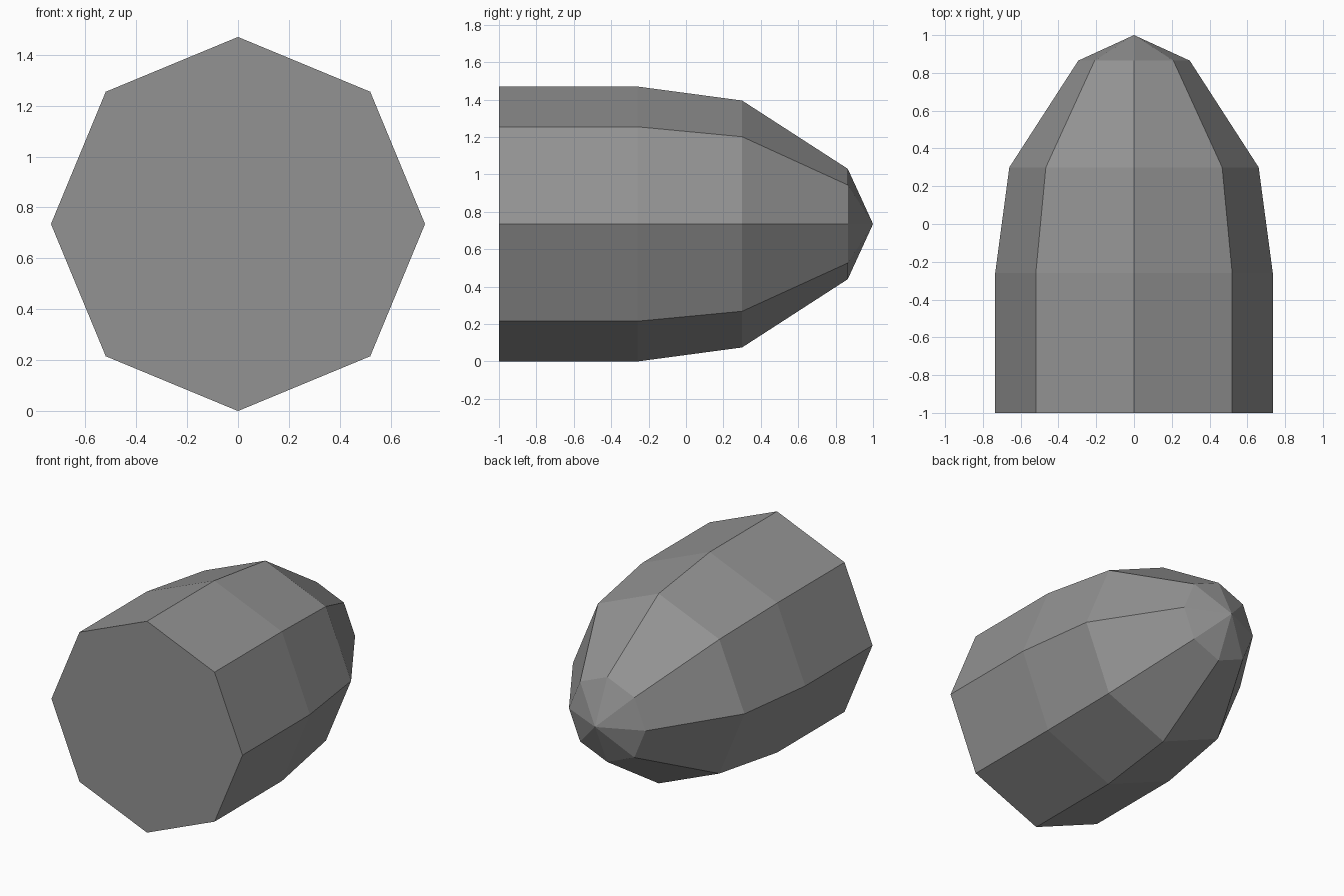
import bpy, bmesh, math

if "Cube" in bpy.data.objects:
    bpy.data.objects.remove(bpy.data.objects["Cube"])

# single grey material
grey = bpy.data.materials.new("mid_grey")
grey.diffuse_color = (0.29, 0.29, 0.29, 1)
grey.use_nodes = True
grey.node_tree.nodes["Principled BSDF"].inputs["Base Color"].default_value = grey.diffuse_color

SIDES = 8
CENTRE_Z = 0.735
# rings along the length: (y, radius)
PROFILE = [(-1.0, 0.735), (-0.26, 0.735), (0.30, 0.66), (0.865, 0.295)]

bm = bmesh.new()


def ring(y, r):
    return [bm.verts.new((r * math.cos(2 * math.pi * i / SIDES), y,
                          CENTRE_Z + r * math.sin(2 * math.pi * i / SIDES)))
            for i in range(SIDES)]


# octagonal body
rings = [ring(y, r) for y, r in PROFILE]
for a, b in zip(rings, rings[1:]):
    for i in range(SIDES):
        j = (i + 1) % SIDES
        bm.faces.new((a[i], a[j], b[j], b[i]))

# flat base and pointed tip
bm.faces.new(rings[0])
tip = bm.verts.new((0, 1.0, CENTRE_Z))
for i in range(SIDES):
    bm.faces.new((rings[-1][i], rings[-1][(i + 1) % SIDES], tip))

bmesh.ops.recalc_face_normals(bm, faces=bm.faces)
mesh = bpy.data.meshes.new("bullet_body")
bm.to_mesh(mesh)
bm.free()
mesh.materials.append(grey)
body = bpy.data.objects.new("bullet_body", mesh)
bpy.context.collection.objects.link(body)
